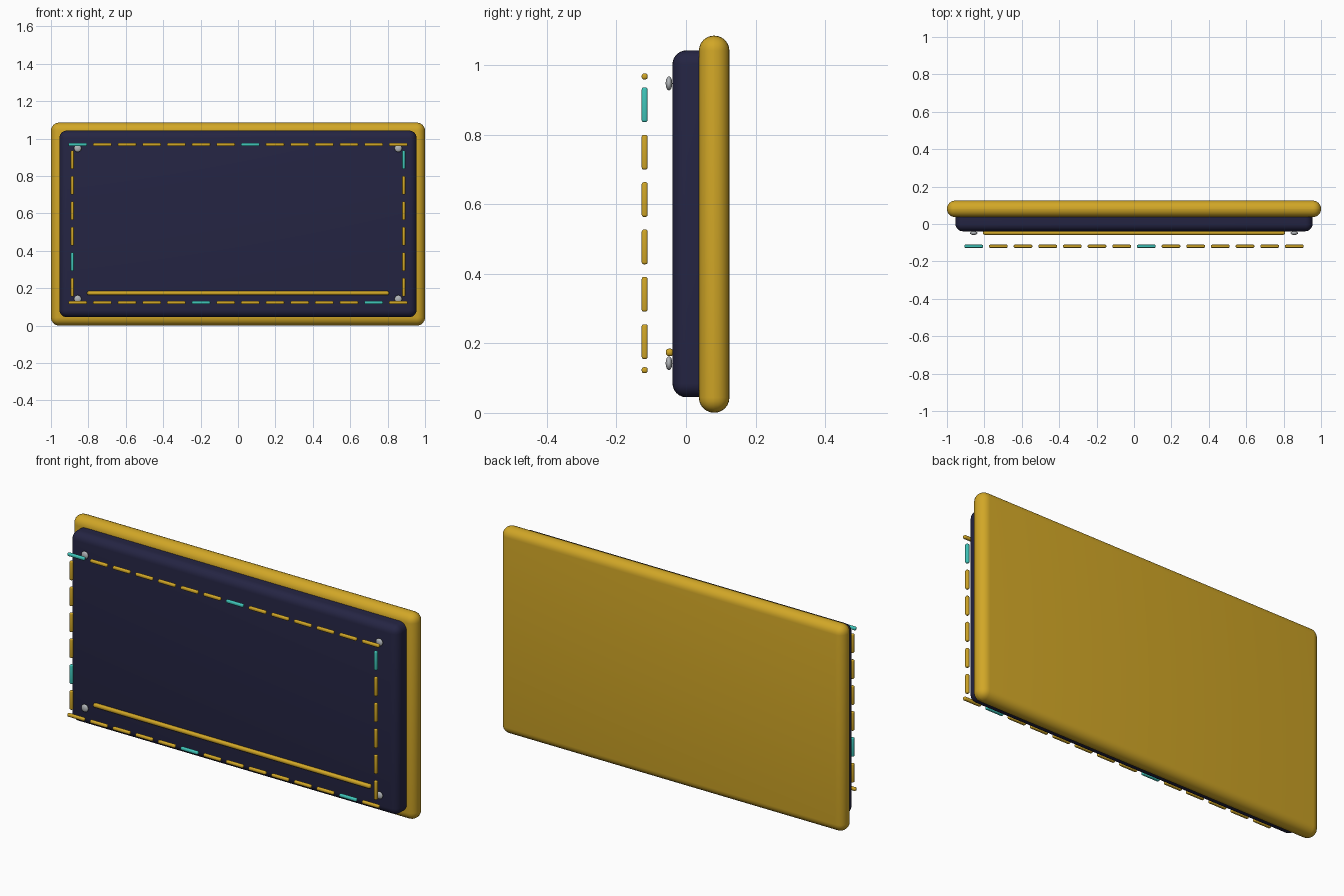
import bpy, math

if "Cube" in bpy.data.objects:
    bpy.data.objects.remove(bpy.data.objects["Cube"])


def material(name, colour):
    m = bpy.data.materials.new(name)
    m.diffuse_color = (*colour, 1)
    m.use_nodes = True
    m.node_tree.nodes["Principled BSDF"].inputs["Base Color"].default_value = m.diffuse_color
    return m


GOLD = material("gold", (0.64, 0.385, 0.02))
NAVY = material("navy", (0.018, 0.018, 0.056))
TEAL = material("teal", (0.05, 0.56, 0.49))
GREY = material("grey_metal", (0.45, 0.47, 0.49))


def finish(obj, name, mat):
    obj.name = name
    obj.data.materials.append(mat)
    bpy.ops.object.shade_smooth_by_angle(angle=math.radians(40))
    return obj


def rounded_box(name, centre, size, bevel, segments, mat):
    bpy.ops.mesh.primitive_cube_add(size=1, location=centre)
    obj = bpy.context.object
    obj.scale = size
    bpy.ops.object.transform_apply(location=False, rotation=False, scale=True)
    mod = obj.modifiers.new("round", "BEVEL")
    mod.width = bevel
    mod.segments = segments
    bpy.ops.object.modifier_apply(modifier=mod.name)
    return finish(obj, name, mat)


# Backing board and front panel
rounded_box("backing_board", (0, 0.081, 0.543), (2, 0.088, 1.085), 0.0435, 6, GOLD)
rounded_box("front_panel", (0, 0.036, 0.544), (1.91, 0.15, 0.998), 0.04, 6, NAVY)

# Trim bar along the lower part of the panel
rounded_box("trim_bar", (0, -0.047, 0.174), (1.614, 0.022, 0.022), 0.009, 3, GOLD)

# Horizontal dashes, with a few in teal
T, L = 0.017, 0.1
for row, z, teal in (("top", 0.968, (0, 7)), ("bottom", 0.123, (5, 12))):
    for i in range(14):
        x = -0.857 + i * 1.714 / 13
        rounded_box(f"{row}_dash_{i}", (x, -0.119, z), (L, T, T), 0.006, 3,
                    TEAL if i in teal else GOLD)

# Vertical dashes
for side, x, teal in (("left", -0.886, 1), ("right", 0.886, 5)):
    for i in range(6):
        rounded_box(f"{side}_dash_{i}", (x, -0.119, 0.205 + i * 0.1363), (T, T, L),
                    0.006, 3, TEAL if i == teal else GOLD)

# Flattened corner studs
for x in (-0.857, 0.857):
    for z in (0.143, 0.948):
        bpy.ops.mesh.primitive_uv_sphere_add(segments=20, ring_count=12, radius=1,
                                             location=(x, -0.049, z))
        stud = bpy.context.object
        stud.scale = (0.02, 0.0095, 0.02)
        bpy.ops.object.transform_apply(location=False, rotation=False, scale=True)
        finish(stud, "corner_stud", GREY)
